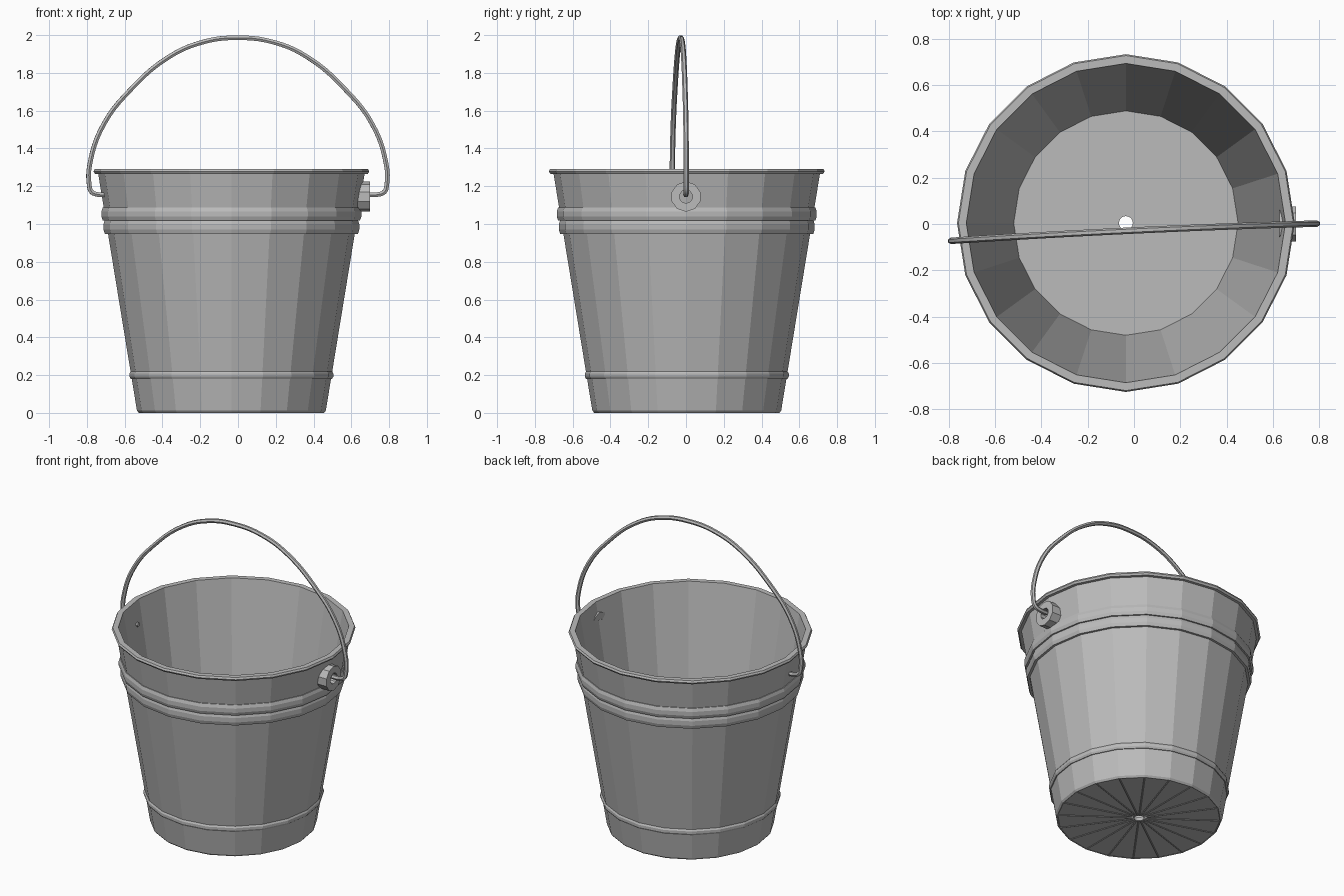
import bpy, bmesh, math
from mathutils import Matrix, Vector

if "Cube" in bpy.data.objects:
    bpy.data.objects.remove(bpy.data.objects["Cube"], do_unlink=True)

CENTRE = Vector((-0.035, 0.004, 0))
SIDES = 20

metal = bpy.data.materials.new("galvanised_grey")
metal.use_nodes = True
metal.diffuse_color = (0.5, 0.5, 0.5, 1)
metal.node_tree.nodes["Principled BSDF"].inputs["Base Color"].default_value = (0.5, 0.5, 0.5, 1)


def lathe(profile, sides):
    """Spin a closed (radius, height) profile around z."""
    bm = bmesh.new()
    rings = []
    for i in range(sides):
        a = math.tau * i / sides
        rings.append([bm.verts.new((r * math.cos(a), r * math.sin(a), z)) for r, z in profile])
    n = len(profile)
    for i in range(sides):
        a, b = rings[i], rings[(i + 1) % sides]
        for j in range(n):
            k = (j + 1) % n
            bm.faces.new((a[j], b[j], b[k], a[k]))
    bmesh.ops.recalc_face_normals(bm, faces=bm.faces)
    return bm


def finish(bm, name, matrix):
    bm.transform(matrix)
    mesh = bpy.data.meshes.new(name)
    bm.to_mesh(mesh)
    bm.free()
    mesh.materials.append(metal)
    obj = bpy.data.objects.new(name, mesh)
    bpy.context.collection.objects.link(obj)
    return obj


place = Matrix.Translation(CENTRE)

# Tapered shell with flared rim, floor and small drain hole
shell = lathe([(0.03, 0), (0.49, 0), (0.5, 0.012), (0.705, 1.265), (0.722, 1.266),
               (0.73, 1.278), (0.724, 1.29), (0.69, 1.29), (0.485, 0.025), (0.03, 0.025)], SIDES)

# Radial seams under the floor
under = [f for f in shell.faces if f.normal.z < -0.9 and f.calc_center_median().z < 0.005]
bmesh.ops.inset_individual(shell, faces=under, thickness=0.006, depth=-0.003)
finish(shell, "bucket_shell", place)

# Raised hoops around the wall
for name, z, r, h, out in (("lower_hoop", 0.2, 0.54, 0.02, 0.018),
                           ("middle_hoop", 0.985, 0.677, 0.037, 0.022),
                           ("upper_hoop", 1.053, 0.688, 0.034, 0.022)):
    inner = r - out
    hoop = lathe([(inner, z - h), (r - 0.007, z - h), (r, z - h * 0.4), (r, z + h * 0.4),
                  (r - 0.007, z + h), (inner, z + h)], SIDES)
    finish(hoop, name, place)

# Handle socket on one side
socket = lathe([(0.035, 0), (0.08, 0), (0.08, 0.07), (0.035, 0.07)], 10)
finish(socket, "handle_socket",
       Matrix.Translation((0.63, 0, 1.145)) @ Matrix.Rotation(math.pi / 2, 4, "Y"))

# Bent wire handle, leaning slightly from end to end
half = [(0.68, 1.155), (0.745, 1.157), (0.775, 1.17), (0.788, 1.21), (0.782, 1.33),
        (0.71, 1.53), (0.57, 1.71), (0.37, 1.882), (0.19, 1.962)]
path = [(-x, z) for x, z in half] + [(-0.01, 1.986)] + half[::-1]
curve = bpy.data.curves.new("handle", "CURVE")
curve.dimensions = "3D"
curve.bevel_depth = 0.014
curve.bevel_resolution = 1
curve.resolution_u = 5
curve.use_fill_caps = True
spline = curve.splines.new("BEZIER")
spline.bezier_points.add(len(path) - 1)
for p, (x, z) in zip(spline.bezier_points, path):
    p.co = (x, -0.028 + 0.047 * x - 0.012 * x * x, z)
    p.handle_left_type = p.handle_right_type = "AUTO"
curve.materials.append(metal)
handle = bpy.data.objects.new("handle", curve)
bpy.context.collection.objects.link(handle)

for o in bpy.context.selected_objects:
    o.select_set(False)
handle.select_set(True)
bpy.context.view_layer.objects.active = handle
bpy.ops.object.convert(target="MESH")
bpy.ops.object.shade_smooth_by_angle(angle=math.radians(50))
